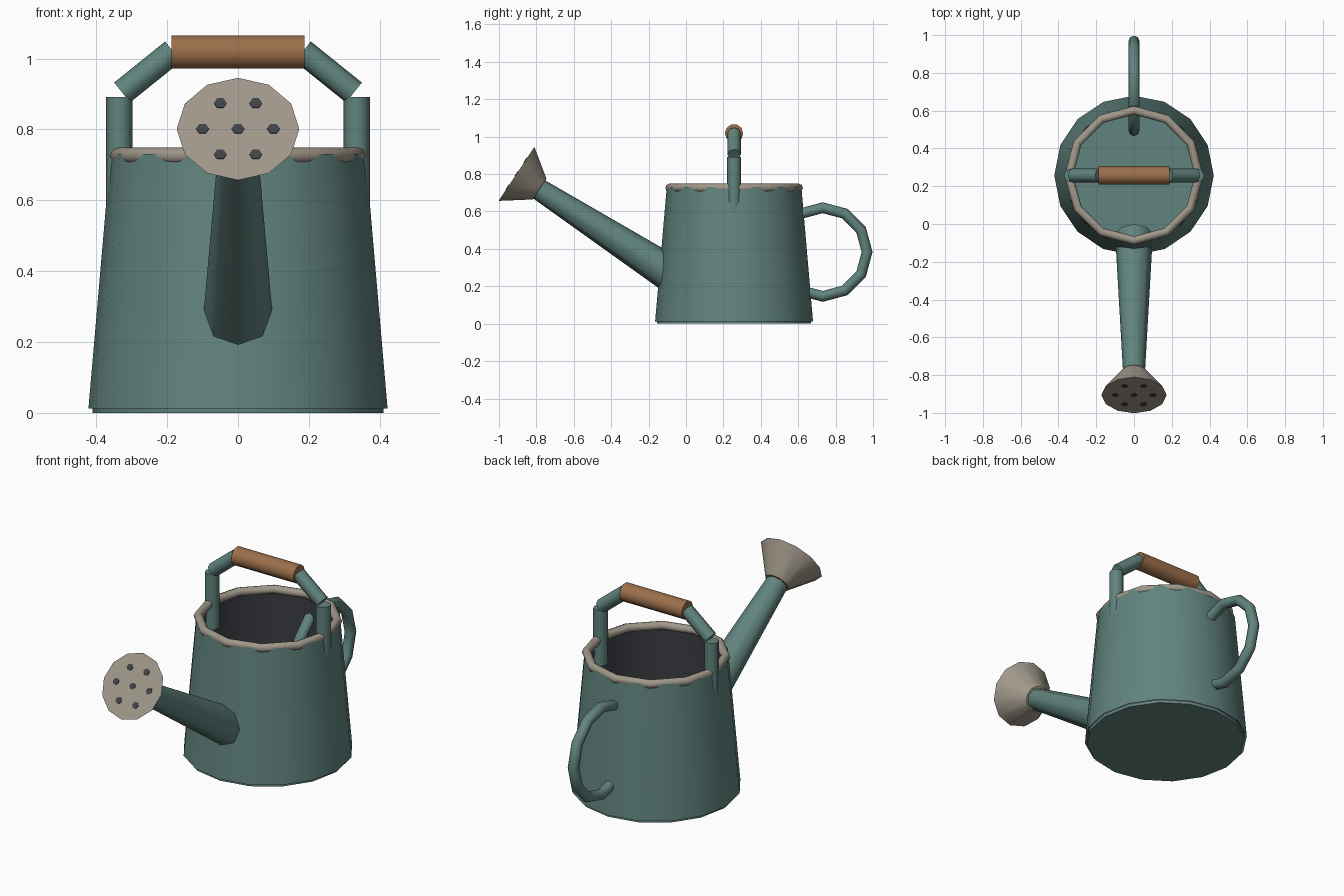
import bpy, bmesh, math
from mathutils import Vector, Matrix

if "Cube" in bpy.data.objects:
    bpy.data.objects.remove(bpy.data.objects["Cube"])

CY = 0.257  # body centre on y


def material(name, rgb):
    m = bpy.data.materials.new(name)
    m.diffuse_color = (*rgb, 1)
    m.use_nodes = True
    m.node_tree.nodes["Principled BSDF"].inputs["Base Color"].default_value = m.diffuse_color
    return m


teal = material("teal_metal", (0.12, 0.23, 0.21))
pewter = material("pewter", (0.35, 0.31, 0.25))
wood = material("wood", (0.33, 0.16, 0.07))
dark = material("dark_inside", (0.05, 0.055, 0.065))


def finish(name, bm, mat, flip=False):
    bmesh.ops.recalc_face_normals(bm, faces=bm.faces)
    if flip:
        bmesh.ops.reverse_faces(bm, faces=bm.faces)
    me = bpy.data.meshes.new(name)
    bm.to_mesh(me)
    bm.free()
    me.materials.append(mat)
    me.polygons.foreach_set("use_smooth", [True] * len(me.polygons))
    me.set_sharp_from_angle(angle=math.radians(50))
    ob = bpy.data.objects.new(name, me)
    bpy.context.collection.objects.link(ob)
    return ob


def tube(name, p0, p1, r0, r1, sides, mat, caps=True, flip=False):
    """Straight or tapered tube between two points."""
    p0, p1 = Vector(p0), Vector(p1)
    d = p1 - p0
    rot = d.to_track_quat('Z', 'X').to_matrix().to_4x4()
    bm = bmesh.new()
    bmesh.ops.create_cone(bm, cap_ends=caps, segments=sides, radius1=r0, radius2=r1,
                          depth=d.length,
                          matrix=Matrix.Translation((p0 + p1) / 2) @ rot)
    return finish(name, bm, mat, flip)


def ring(name, center, major, minor, n_major, n_minor, mat, rot=Matrix()):
    """Torus about local z."""
    bm = bmesh.new()
    loops = []
    for i in range(n_major):
        a = math.tau * i / n_major
        loop = []
        for j in range(n_minor):
            b = math.tau * j / n_minor
            r = major + minor * math.cos(b)
            loop.append(bm.verts.new((r * math.cos(a), r * math.sin(a), minor * math.sin(b))))
        loops.append(loop)
    for i in range(n_major):
        A, B = loops[i], loops[(i + 1) % n_major]
        for j in range(n_minor):
            k = (j + 1) % n_minor
            bm.faces.new((A[j], B[j], B[k], A[k]))
    bm.transform(Matrix.Translation(center) @ rot)
    return finish(name, bm, mat)


# Body: open tapered wall, dark lining, base plate, rolled rim
tube("body_wall", (0, CY, 0.013), (0, CY, 0.73), 0.422, 0.36, 16, teal, caps=False)
tube("body_lining", (0, CY, 0.013), (0, CY, 0.73), 0.412, 0.35, 16, dark, caps=False, flip=True)
tube("base_plate", (0, CY, 0), (0, CY, 0.02), 0.411, 0.411, 16, teal)
ring("rim", (0, CY, 0.726), 0.345, 0.023, 12, 8, pewter)

# Top carrying handle
for side, s in (("left", -1), ("right", 1)):
    tube(f"handle_post_{side}", (s * 0.335, CY, 0.59), (s * 0.335, CY, 0.892),
         0.037, 0.037, 8, teal)
    tube(f"handle_slope_{side}", (s * 0.327, CY, 0.904), (s * 0.183, CY, 1.02),
         0.036, 0.036, 8, teal)
tube("wooden_grip", (-0.188, CY, 1.018), (0.188, CY, 1.018), 0.049, 0.049, 10, wood)

# Rear loop handle, passing through the body wall
ring("rear_handle", (0, 0.731, 0.383), 0.237, 0.029, 12, 8, teal,
     Matrix.Rotation(math.pi / 2, 4, 'Y'))

# Spout and sprinkler rose
tube("spout", (0, -0.055, 0.248), (0, -0.785, 0.718), 0.1, 0.058, 8, teal)
face = Vector((0, -0.906, 0.801))
axis = Vector((0, -0.834, 0.552)).normalized()
tube("rose", face - axis * 0.148, face, 0.066, 0.173, 12, pewter)

# Rose holes: one in the middle and six around
across = Vector((1, 0, 0))
up = across.cross(axis)
spots = [face] + [face + 0.1 * (math.cos(i * math.pi / 3) * across + math.sin(i * math.pi / 3) * up)
                  for i in range(6)]
for i, p in enumerate(spots):
    tube(f"rose_hole_{i}", p - axis * 0.005, p + axis * 0.003, 0.018, 0.018, 6, dark)
